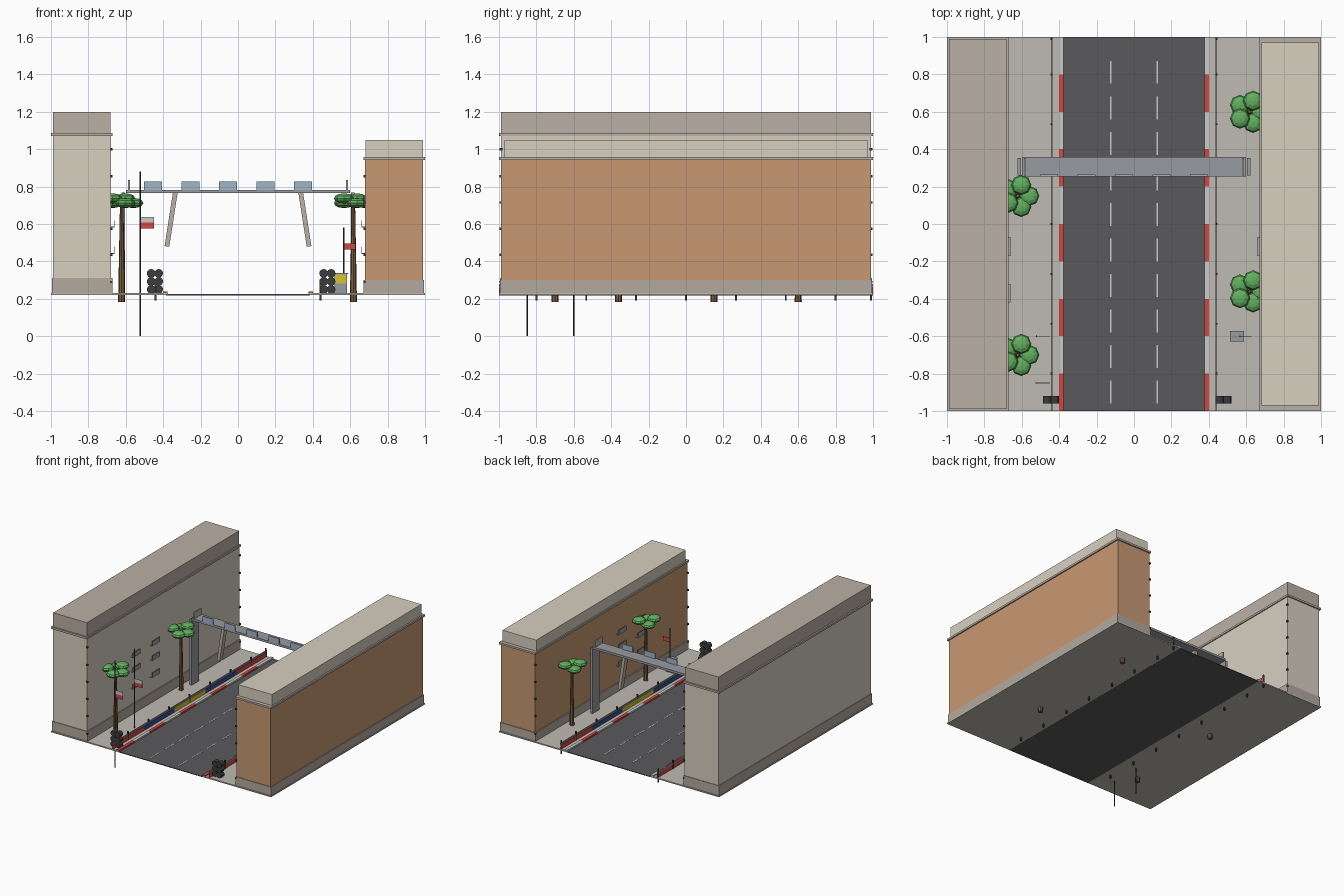
import bpy, math
from mathutils import Vector

if "Cube" in bpy.data.objects:
    bpy.data.objects.remove(bpy.data.objects["Cube"])

mats = {}
COL = dict(
    cream=(214, 207, 191), taupe=(186, 175, 163), orange=(198, 151, 114),
    base=(178, 168, 157), paving=(188, 186, 175), road=(90, 90, 94),
    red=(212, 72, 68), white=(205, 205, 202), blue=(60, 82, 150),
    yellow=(214, 196, 50), dark=(62, 62, 64), steel=(150, 153, 158),
    glass=(158, 180, 200), trunk=(122, 94, 62), leaf=(98, 175, 95))


def mat(name):
    if name not in mats:
        m = bpy.data.materials.new(name)
        m.diffuse_color = [(c / 255) ** 2.2 for c in COL[name]] + [1]
        m.use_nodes = True
        m.node_tree.nodes["Principled BSDF"].inputs["Base Color"].default_value = m.diffuse_color
        mats[name] = m
    return mats[name]


def finish(o, name, col):
    o.name = name
    o.data.materials.clear()
    o.data.materials.append(mat(col))
    return o


def box(name, x, y, z, col):
    """Box from (min, max) ranges."""
    lo = [min(r) for r in (x, y, z)]
    hi = [max(r) for r in (x, y, z)]
    bpy.ops.mesh.primitive_cube_add(size=1, location=[(a + b) / 2 for a, b in zip(lo, hi)])
    o = bpy.context.object
    o.scale = [b - a for a, b in zip(lo, hi)]
    return finish(o, name, col)


def rod(name, x, y, z0, z1, r0, r1, col, sides=8):
    bpy.ops.mesh.primitive_cone_add(vertices=sides, radius1=r0, radius2=r1,
                                    depth=z1 - z0, location=(x, y, (z0 + z1) / 2))
    return finish(bpy.context.object, name, col)


# Road, lane dashes and pavements
box("road", (-.385, .385), (-1, 1), (.219, .225), "road")
for s in (-1, 1):
    box("pavement", (s * .38, s * 1), (-1, 1), (.22, .23), "paving")
    for i in range(10):
        y = -.96 + .19 * i
        box("lane_dash", (s * .125 - .004, s * .125 + .004), (y, y + .122), (.224, .2265), "white")
    # Striped kerb
    for i in range(10):
        y = -1 + .2 * i
        box("kerb", (s * .378, s * .402), (y, y + .2), (.222, .238), "white" if i % 2 else "red")

# Buildings: base, wall, ledge, parapet
def building(s, base_top, ledge, top, wall, cap, inset):
    box("building_base", (s * .672, s * .995), (-.995, .995), (.222, base_top), "base")
    box("building_wall", (s * .68, s * .99), (-.99, .99), (base_top, ledge), wall)
    box("building_ledge", (s * .672, s * 1), (-1, 1), (ledge, ledge + .016), "taupe")
    box("building_parapet", (s * .682, s * .988), (-inset, inset), (ledge + .016, top), cap)


building(-1, .31, 1.07, 1.2, "cream", "taupe", .988)
building(1, .30, .943, 1.05, "orange", "cream", .97)

for s in (-1, 1):
    # Small brackets at the corners of the street walls
    for z in (.29, .435, .575, .715, .855, 1.0):
        if s == 1 and z > .93:
            continue
        for e in (-1, 1):
            box("corner_bracket", (s * .67, s * .684), (e * .982, e * .998), (z - .006, z + .006), "dark")
    # Shallow balconies on the street walls
    for y in (-.37, -.12):
        for z in (.44, .58, .70):
            box("balcony_floor", (s * .66, s * .682), (y - .05, y + .05), (z, z + .006), "base")
            box("balcony_front", (s * .66, s * .664), (y - .05, y + .05), (z, z + .04), "steel")

    # Safety barrier: posts, rail and coloured boards
    for i in range(8):
        y = min(-.8 + .2667 * i, .99)
        box("barrier_post", (s * .436, s * .446), (y - .005, y + .005), (.19, .30), "dark")
    box("barrier_rail", (s * .437, s * .445), (-1, 1), (.268, .28), "steel")
    for i, c in enumerate(("red", "blue", "yellow", "blue", "red")):
        y = -1 + .4 * i
        box("barrier_board", (s * .436, s * .442), (y, y + .4), (.23, .266), c)

    # Tyre stacks
    cx = -.444 if s < 0 else .478
    for dx in (-.02, .02):
        for k in range(3):
            bpy.ops.mesh.primitive_cylinder_add(vertices=16, radius=.023, depth=.04,
                                                location=(cx + dx, -.94, .25 + .043 * k),
                                                rotation=(math.pi / 2, 0, 0))
            finish(bpy.context.object, "tyre", "dark")

# Overhead gantry: deck, end guards, end posts, slanted struts, sign panels
box("gantry_deck", (-.6, .6), (.255, .357), (.765, .783), "steel")
for s in (-1, 1):
    box("gantry_guard", (s * .578, s * .588), (.26, .352), (.783, .835), "taupe")
    box("gantry_end_post", (s * .603, s * .623), (.26, .352), (.225, .768), "steel")
    a, b = Vector((s * .335, .305, .77)), Vector((s * .38, .305, .48))
    o = box("gantry_strut", (-.0125, .0125), (-.02, .02), (0, (a - b).length), "taupe")
    o.location = (a + b) / 2
    o.rotation_euler = (a - b).to_track_quat('Z', 'Y').to_euler()
    o.rotation_euler = (0, math.atan2((a - b).x, (a - b).z), 0)
for i in range(5):
    x = -.455 + .2005 * i
    box("gantry_panel", (x - .048, x + .048), (.255, .265), (.78, .827), "glass")

# Palm-like trees: tapered trunk with a ring of flattened leaf clumps
for x, y in ((-.622, .15), (-.622, -.7), (.617, .6), (.617, -.36)):
    rod("tree_trunk", x, y, .183, .72, .019, .009, "trunk")
    for k in range(5):
        a = math.tau * k / 5
        bpy.ops.mesh.primitive_uv_sphere_add(
            segments=8, ring_count=6, radius=1,
            location=(x + .062 * math.cos(a), y + .062 * math.sin(a), .737 if k % 2 else .712))
        o = bpy.context.object
        o.scale = (.054, .054, .027)
        finish(o, "tree_leaves", "leaf")

# Flag poles with two-tone flags
for y in (-.85, -.6):
    rod("flag_pole", -.522, y, 0, .88, .004, .004, "dark")
    box("flag_upper", (-.522, -.45), (y - .002, y + .002), (.608, .637), "white")
    box("flag_lower", (-.522, -.45), (y - .002, y + .002), (.577, .608), "red")
rod("short_flag_pole", .566, -.6, .225, .58, .004, .004, "dark")
box("short_flag", (.566, .627), (-.602, -.598), (.463, .497), "red")

# Marshal box with yellow front and thin roof
box("marshal_box", (.517, .583), (-.622, -.575), (.23, .333), "steel")
box("marshal_panel", (.519, .581), (-.625, -.62), (.282, .331), "yellow")
box("marshal_roof", (.513, .587), (-.627, -.571), (.333, .339), "steel")
